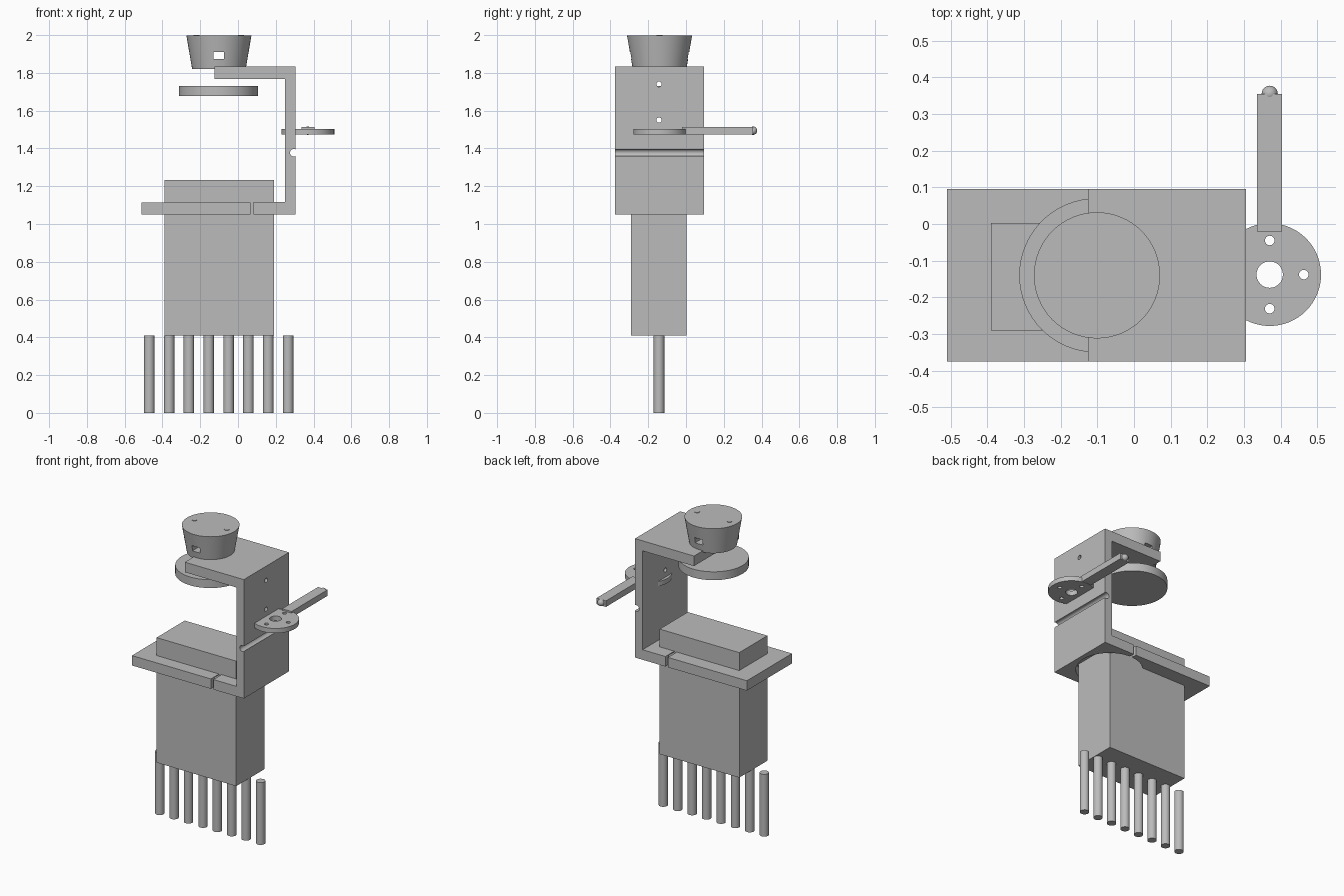
import bpy, bmesh, math
from mathutils import Matrix

cube = bpy.data.objects.get("Cube")
if cube:
    bpy.data.objects.remove(cube, do_unlink=True)

grey = bpy.data.materials.new("plain grey")
grey.use_nodes = True
colour = (0.5, 0.5, 0.5, 1)
grey.diffuse_color = colour
grey.node_tree.nodes["Principled BSDF"].inputs["Base Color"].default_value = colour

MID_Y = -0.14              # centre line shared by most parts
BACK, FRONT = 0.095, -0.375


def finish(name, bm):
    bmesh.ops.recalc_face_normals(bm, faces=bm.faces)
    mesh = bpy.data.meshes.new(name)
    bm.to_mesh(mesh)
    bm.free()
    mesh.materials.append(grey)
    obj = bpy.data.objects.new(name, mesh)
    bpy.context.collection.objects.link(obj)
    return obj


def box(name, x, y, z):
    bm = bmesh.new()
    size = [b - a for a, b in (x, y, z)]
    mid = [(a + b) / 2 for a, b in (x, y, z)]
    bmesh.ops.create_cube(bm, size=1, matrix=Matrix.Translation(mid) @ Matrix.Diagonal((*size, 1)))
    return finish(name, bm)


def cylinder(name, centre, r, depth, r_top=None, axis="Z", sides=64):
    bm = bmesh.new()
    turn = Matrix.Rotation(math.pi / 2, 4, "Y") if axis == "X" else Matrix()
    bmesh.ops.create_cone(bm, cap_ends=True, segments=sides, radius1=r,
                          radius2=r if r_top is None else r_top, depth=depth,
                          matrix=Matrix.Translation(centre) @ turn)
    return finish(name, bm)


def activate(obj):
    bpy.ops.object.select_all(action="DESELECT")
    obj.select_set(True)
    bpy.context.view_layer.objects.active = obj


def cut(obj, *cutters):
    for cutter in cutters:
        mod = obj.modifiers.new("cut", "BOOLEAN")
        mod.operation = "DIFFERENCE"
        mod.solver = "EXACT"
        mod.object = cutter
        activate(obj)
        bpy.ops.object.modifier_apply(modifier=mod.name)
        bpy.data.objects.remove(cutter, do_unlink=True)


def collar_hole():
    return cylinder("collar_cutter", (0.075, MID_Y, 1.08), 0.2, 0.062)


# Main body and the row of pins below it
box("body", (-0.39, 0.19), (-0.29, 0.003), (0.41, 1.233))
for i in range(8):
    pin = cylinder(f"pin_{i + 1}", (-0.47 + 0.105 * i, -0.143, 0.205), 0.028, 0.41, sides=32)
    activate(pin)
    bpy.ops.object.shade_smooth_by_angle()

# Flange plate, cut round where it meets the bracket foot
flange = box("flange_plate", (-0.51, 0.065), (FRONT, BACK), (1.05, 1.115))
cut(flange, collar_hole())

# C-shaped bracket with a round groove along its outer face
outer, inner = 0.305, 0.25
bottom, top, thick = 1.05, 1.833, 0.066
profile = [(-0.125, top), (-0.125, top - thick), (inner, top - thick),
           (inner, bottom + thick), (0.083, bottom + thick), (0.083, bottom), (outer, bottom)]
groove_r, groove_x, groove_z = 0.02, 0.295, 1.377
for i in range(17):
    a = math.radians(300 - 15 * i)
    profile.append((min(outer, groove_x + groove_r * math.cos(a)), groove_z + groove_r * math.sin(a)))
profile.append((outer, top))
bm = bmesh.new()
face = bm.faces.new([bm.verts.new((x, FRONT, z)) for x, z in profile])
side = bmesh.ops.extrude_face_region(bm, geom=[face])
bmesh.ops.translate(bm, vec=(0, BACK - FRONT, 0),
                    verts=[v for v in side["geom"] if isinstance(v, bmesh.types.BMVert)])
bracket = finish("bracket", bm)
cut(bracket, collar_hole(),
    *[cylinder("screw_cutter", (0.28, -0.143, z), 0.014, 0.2, axis="X", sides=24)
      for z in (1.55, 1.74)])

# Round horn plate with a ring of screw holes
hx, hz = 0.37, 1.488
horn = cylinder("horn_disc", (hx, -0.138, hz), 0.14, 0.031)
cut(horn, cylinder("centre_cutter", (hx, -0.138, hz), 0.036, 0.2, sides=32))
for i in range(4):
    a = i * math.pi / 2
    spot = (hx + 0.093 * math.cos(a), -0.138 + 0.093 * math.sin(a), hz)
    cut(horn, cylinder("horn_hole_cutter", spot, 0.013, 0.2, sides=24))

# Lever with a rounded tip
box("lever", (0.335, 0.404), (-0.02, 0.354), (1.474, 1.514))
bm = bmesh.new()
bmesh.ops.create_uvsphere(bm, u_segments=24, v_segments=16, radius=0.022,
                          matrix=Matrix.Translation((hx, 0.355, 1.494)))
tip = finish("lever_tip", bm)

# Hanging disc and tapered knob above the bracket
disc = cylinder("lower_disc", (-0.103, MID_Y, 1.704), 0.21, 0.055)
kx = -0.101
knob = cylinder("knob", (kx, MID_Y, 1.909), 0.142, 0.176, r_top=0.172)
cut(knob, box("slot_cutter", (kx - 0.028, kx + 0.028), (-0.5, 0.5), (1.874, 1.911)))
for name, s in (("left", 1), ("right", -1)):
    cylinder(f"knob_stud_{name}", (kx + s * 0.118, MID_Y, 1.99), 0.016, 0.02, sides=24)

for obj in (flange, bracket, horn, tip, disc, knob):
    activate(obj)
    bpy.ops.object.shade_smooth_by_angle()
